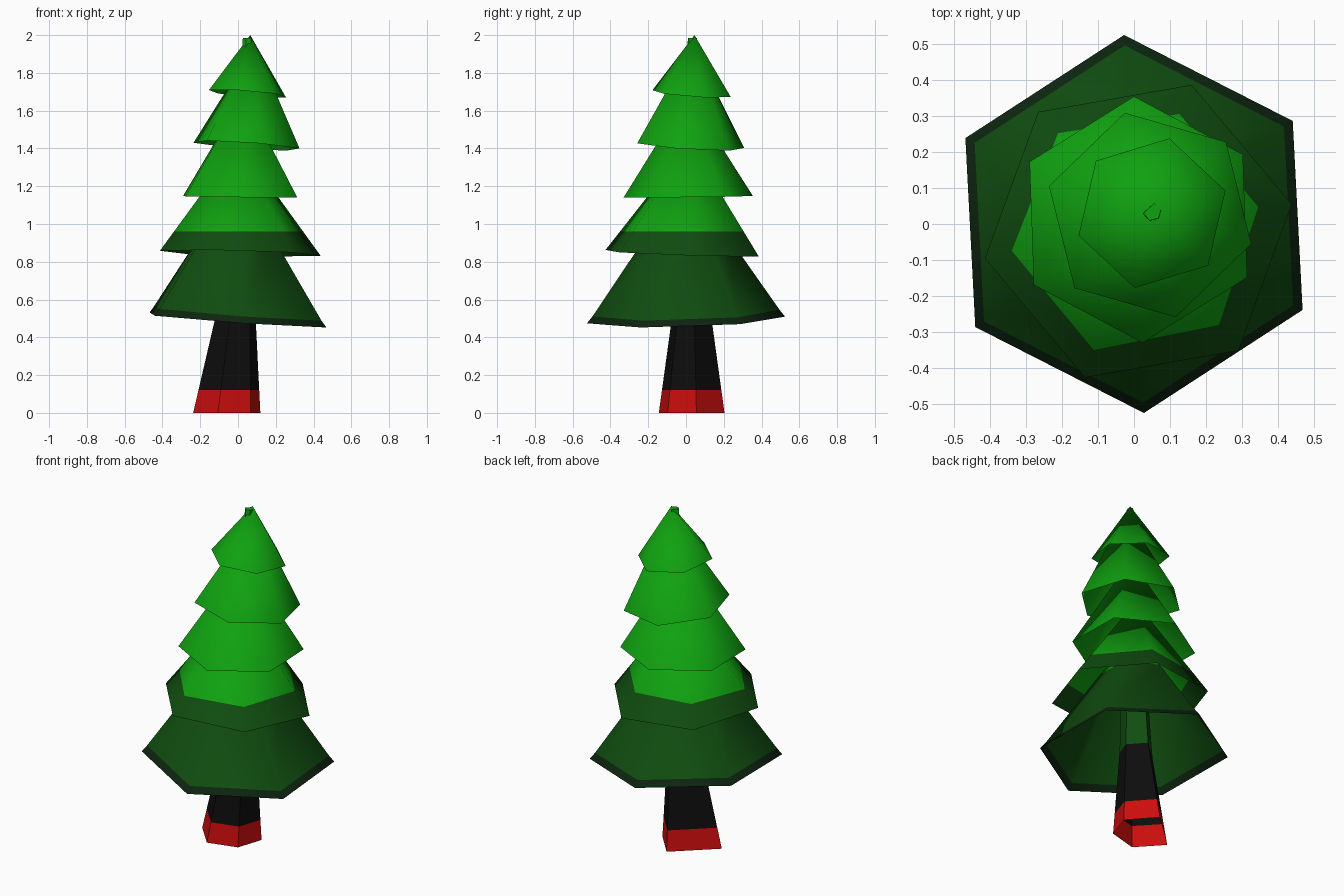
import bpy, bmesh, math

cube = bpy.data.objects.get("Cube")
if cube:
    bpy.data.objects.remove(cube, do_unlink=True)


def material(name, rgb):
    m = bpy.data.materials.new(name)
    m.use_nodes = True
    m.diffuse_color = (*rgb, 1)
    bsdf = next(n for n in m.node_tree.nodes if n.type == 'BSDF_PRINCIPLED')
    bsdf.inputs["Base Color"].default_value = (*rgb, 1)
    return m


MATS = [material("red", (0.6, 0.004, 0.004)),
        material("black", (0.004, 0.004, 0.004)),
        material("dark green", (0.005, 0.072, 0.005)),
        material("light green", (0.005, 0.36, 0.005)),
        material("rim green", (0.004, 0.018, 0.005))]
RIM = 4
BANDS = [0.12, 0.49, 0.96]      # heights where the tree changes colour


def loft(bm, rings, mat=0):
    """Join successive closed rings of vertices with quads."""
    for a, b in zip(rings, rings[1:]):
        n = len(a)
        for i in range(n):
            f = bm.faces.new((a[i], a[(i + 1) % n], b[(i + 1) % n], b[i]))
            f.material_index = mat


def finish(bm, name, smooth, bands):
    """Cut the mesh at the colour heights and colour each face by its height."""
    for h in bands:
        bmesh.ops.bisect_plane(bm, geom=bm.verts[:] + bm.edges[:] + bm.faces[:],
                               plane_co=(0, 0, h), plane_no=(0, 0, 1))
    for f in bm.faces:
        if f.material_index != RIM:
            z = f.calc_center_median().z
            low = 0 if name == "trunk" else 2
            f.material_index = max(low, sum(z > h for h in BANDS))
        f.smooth = smooth
    me = bpy.data.meshes.new(name)
    bm.to_mesh(me)
    bm.free()
    for m in MATS:
        me.materials.append(m)
    bpy.context.collection.objects.link(bpy.data.objects.new(name, me))


def tier(name, center, radius, start, tilt, apex, lip=False):
    """Open six-sided cone with a tilted rim."""
    bm = bmesh.new()
    cx, cy, cz = center
    rim = []
    for i in range(6):
        a = math.radians(start + 60 * i)
        dx, dy = radius * math.cos(a), radius * math.sin(a)
        rim.append(bm.verts.new((cx + dx, cy + dy, cz + tilt[0] * dx + tilt[1] * dy)))
    if lip:     # dark band along the rim
        inner = [bm.verts.new((v.co.x * 0.945, v.co.y * 0.945, v.co.z + 0.036)) for v in rim]
        loft(bm, [rim, inner], RIM)
        rim = inner
    top = bm.verts.new(apex)
    for i in range(6):
        bm.faces.new((rim[i], rim[(i + 1) % 6], top))
    finish(bm, name, True, BANDS[2:])


# foliage, bottom to top
tier("foliage_1", (0, 0, 0.492), 0.525, 33, (-0.07, 0.03), (0, 0, 1.25), lip=True)
tier("foliage_2", (0.012, -0.02, 0.845), 0.432, 10, (-0.025, -0.035), (0.005, 0.02, 1.43))
tier("foliage_3", (0.012, 0.012, 1.145), 0.342, 32, (-0.01, 0.01), (0.03, 0.01, 1.69))
tier("foliage_4", (0.045, 0.025, 1.415), 0.292, 44, (-0.07, -0.06), (0.09, 0.035, 1.95))
tier("foliage_5", (0.05, 0.03, 1.69), 0.213, 17, (-0.073, -0.073), (0.065, 0.045, 2.0))

# leaning five-sided trunk, open below, its tip just showing at the top
bm = bmesh.new()
rings = []
for x, y, z, r in [(-0.06, 0.03, 0, 0.18), (-0.015, 0.03, 0.49, 0.11),
                   (0.05, 0.034, 1.93, 0.027), (0.05, 0.034, 1.985, 0.025)]:
    rings.append([bm.verts.new((x + r * math.cos(math.radians(a)),
                                y + r * math.sin(math.radians(a)), z))
                  for a in (8, 75, 190, 255, 315)])
loft(bm, rings)
bm.faces.new(rings[-1])
finish(bm, "trunk", False, BANDS)
